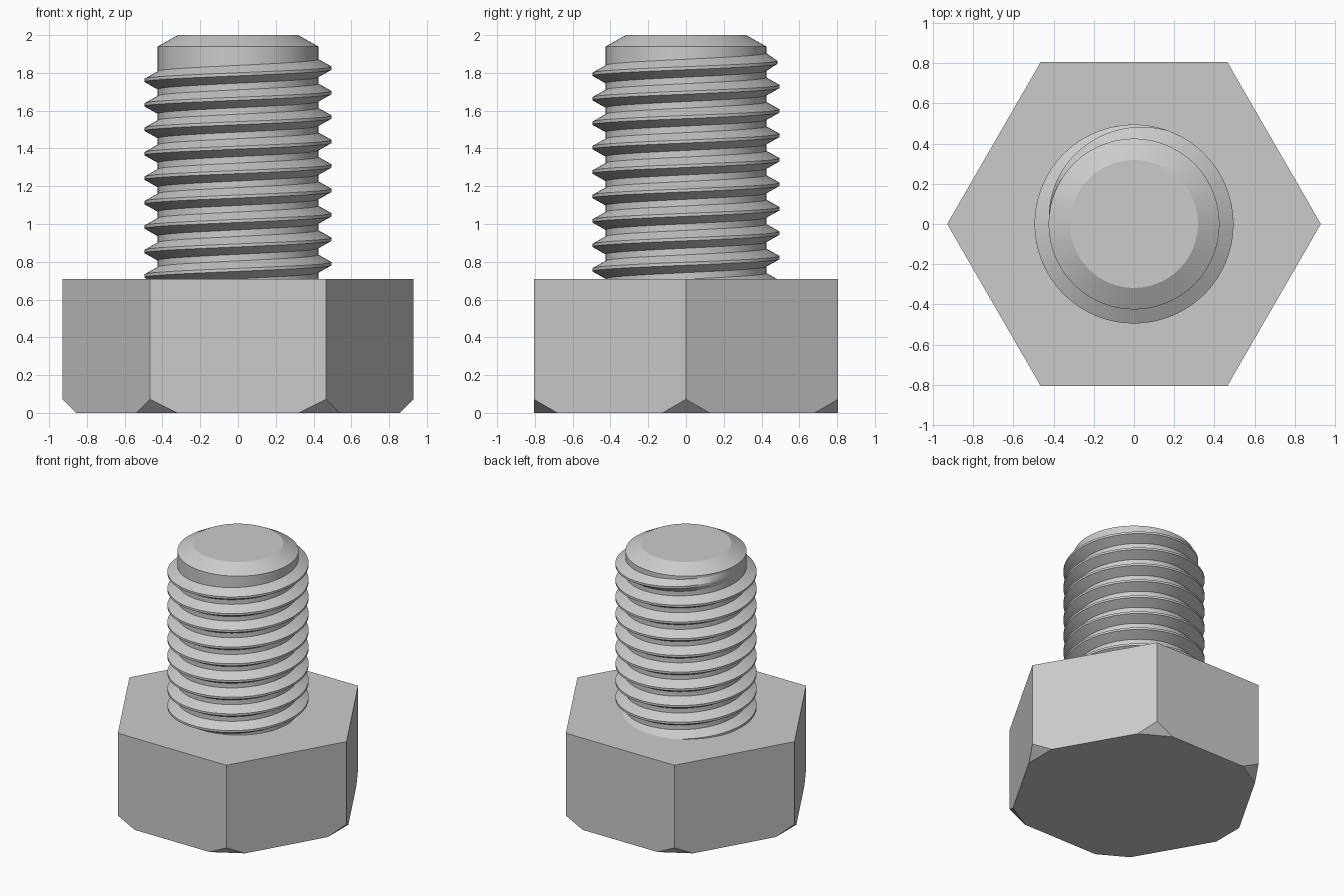
import bpy
import bmesh
from math import cos, sin, pi, tau, radians
from mathutils import Vector

if "Cube" in bpy.data.objects:
    bpy.data.objects.remove(bpy.data.objects["Cube"], do_unlink=True)

steel = bpy.data.materials.new("grey_steel")
steel.use_nodes = True
steel.diffuse_color = (0.6, 0.6, 0.6, 1)
steel.node_tree.nodes["Principled BSDF"].inputs["Base Color"].default_value = (0.6, 0.6, 0.6, 1)

HEAD_R, HEAD_H, CUT = 0.93, 0.71, 0.072
CORE_R, CREST_R = 0.425, 0.495
PITCH, SEGS = 0.1294, 96


def finish(bm, name, smooth=True):
    bmesh.ops.recalc_face_normals(bm, faces=bm.faces)
    mesh = bpy.data.meshes.new(name)
    bm.to_mesh(mesh)
    bm.free()
    mesh.materials.append(steel)
    obj = bpy.data.objects.new(name, mesh)
    bpy.context.collection.objects.link(obj)
    if smooth:
        bpy.ops.object.select_all(action="DESELECT")
        obj.select_set(True)
        bpy.context.view_layer.objects.active = obj
        bpy.ops.object.shade_smooth_by_angle(angle=radians(25))
    return obj


def skin(bm, rings, closed):
    """Join successive rings of vertices with quads."""
    n = len(rings[0])
    for a, b in zip(rings, rings[1:]):
        for i in range(n if closed else n - 1):
            j = (i + 1) % n
            bm.faces.new((a[i], a[j], b[j], b[i]))
    bm.faces.new(rings[0])
    bm.faces.new(rings[-1])


def polar(r, a, z):
    return Vector((r * cos(a), r * sin(a), z))


# Hexagonal head with its lower corners cut flat
bm = bmesh.new()
rings = [[bm.verts.new(polar(HEAD_R, k * pi / 3, z)) for k in range(6)] for z in (0, HEAD_H)]
skin(bm, rings, True)
for k in range(6):
    a = k * pi / 3
    bmesh.ops.bisect_plane(
        bm, geom=bm.verts[:] + bm.edges[:] + bm.faces[:],
        plane_co=polar(HEAD_R, a, CUT), plane_no=polar(1, a, -1), clear_outer=True)
    bmesh.ops.holes_fill(bm, edges=[e for e in bm.edges if e.is_boundary], sides=0)
finish(bm, "hex_head", smooth=False)

# Shank core with a chamfered tip
bm = bmesh.new()
profile = [(CORE_R, HEAD_H - 0.02), (CORE_R, 1.94), (0.318, 2.0)]
rings = [[bm.verts.new(polar(r, i * tau / SEGS, z)) for i in range(SEGS)] for r, z in profile]
skin(bm, rings, True)
finish(bm, "shank")

# Right-handed helical thread, running out below the tip
bm = bmesh.new()
first_z = 1.825 - 10 * PITCH
turns = 10 + 175 / 360
fade_start = 10 + 70 / 360
steps = round(turns * SEGS)
half_base, half_crest = PITCH * 0.375, PITCH * 0.0625
rings = []
for s in range(steps + 1):
    t = turns * s / steps
    fade = min(1, (turns - t) / (turns - fade_start))
    crest = CORE_R + (CREST_R - CORE_R) * fade
    z, a, root = first_z + t * PITCH, t * tau, CORE_R - 0.002
    section = [(root, -half_base), (crest, -half_crest), (crest, half_crest), (root, half_base)]
    rings.append([bm.verts.new(polar(r, a, z + dz)) for r, dz in section])
skin(bm, rings, True)
finish(bm, "thread")
